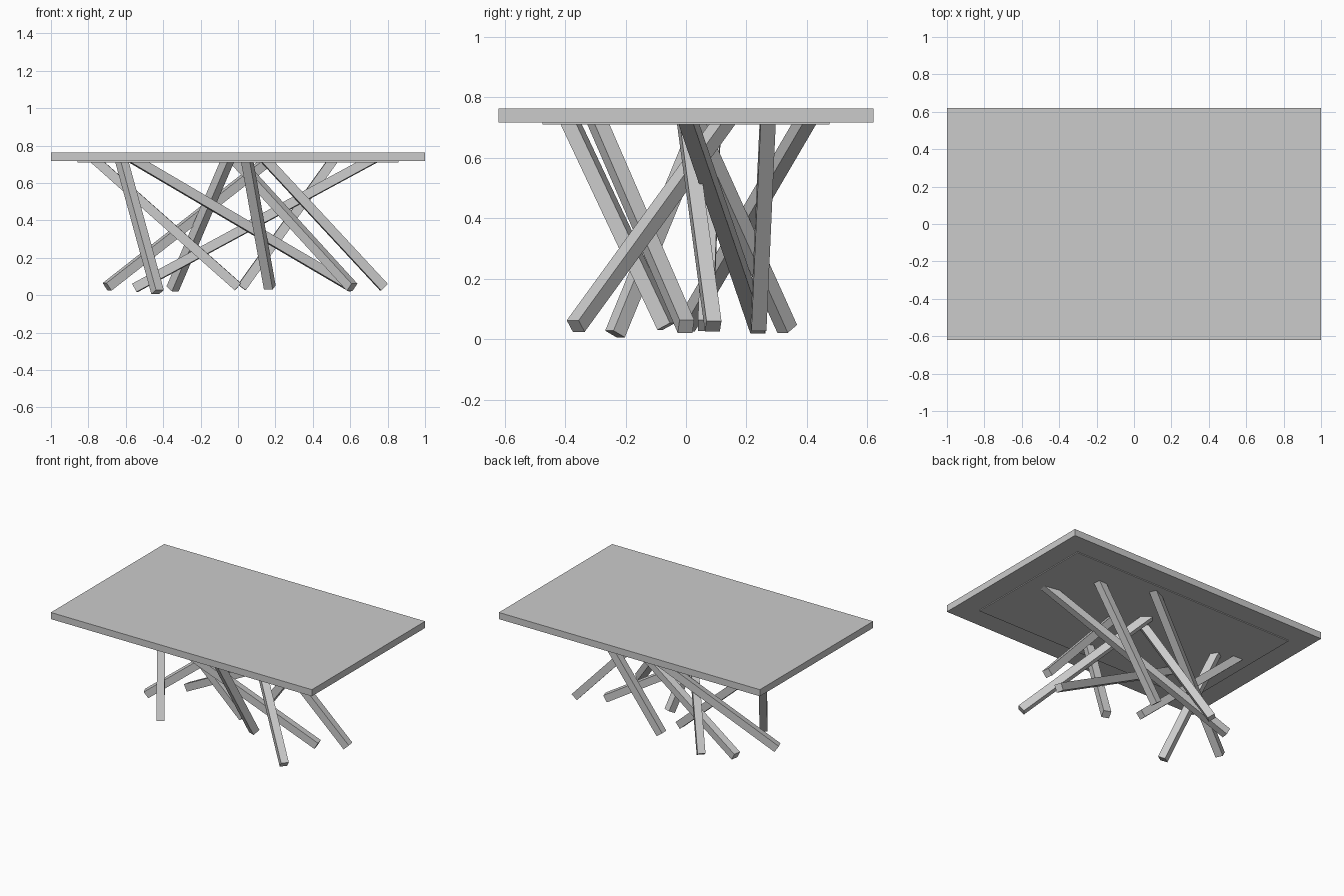
import bpy
from mathutils import Vector, Matrix

if "Cube" in bpy.data.objects:
    bpy.data.objects.remove(bpy.data.objects["Cube"])


def box(name, size, matrix):
    """Add a box of the given size, placed by a matrix."""
    bpy.ops.mesh.primitive_cube_add(size=1)
    ob = bpy.context.object
    ob.name = name
    ob.data.transform(matrix @ Matrix.Diagonal((*size, 1)))
    return ob


def slab(name, sx, sy, z0, z1):
    return box(name, (sx, sy, z1 - z0), Matrix.Translation((0, 0, (z0 + z1) / 2)))


def beam(name, foot, head, t=0.05, embed=0.737):
    """Square beam with one pair of faces level, running up into the table top."""
    a, b = Vector(foot), Vector(head)
    b = a + (b - a) * (embed - a.z) / (b.z - a.z)
    d = (b - a).normalized()
    side = Vector((0, 0, 1)).cross(d).normalized()
    up = d.cross(side)
    rot = Matrix((side, up, d)).transposed().to_4x4()
    return box(name, (t, t, (b - a).length), Matrix.Translation((a + b) / 2) @ rot)


# Table top and the thin mounting plate beneath it
slab("table_top", 2.0, 1.24, 0.717, 0.763)
slab("mounting_plate", 1.715, 0.95, 0.711, 0.72)

# Scattered leaning legs: foot (x, y, z) and where each meets the plate (x, y)
legs = [
    ((-0.70, 0.00, 0.045), (0.15, 0.39)),
    ((-0.43, -0.235, 0.017), (-0.62, 0.05)),
    ((-0.35, 0.335, 0.034), (-0.06, 0.03)),
    ((-0.55, 0.24, 0.04), (0.69, 0.01)),
    ((0.00, 0.065, 0.045), (-0.75, 0.09)),
    ((0.02, 0.24, 0.042), (0.50, 0.27)),
    ((0.61, 0.00, 0.042), (-0.53, -0.29)),
    ((0.17, -0.065, 0.042), (0.05, -0.38)),
    ((0.61, -0.365, 0.043), (0.00, 0.12)),
    ((0.78, 0.09, 0.043), (0.16, 0.00)),
]
for i, (foot, head) in enumerate(legs, 1):
    beam(f"leg_{i}", foot, (*head, 0.711))
